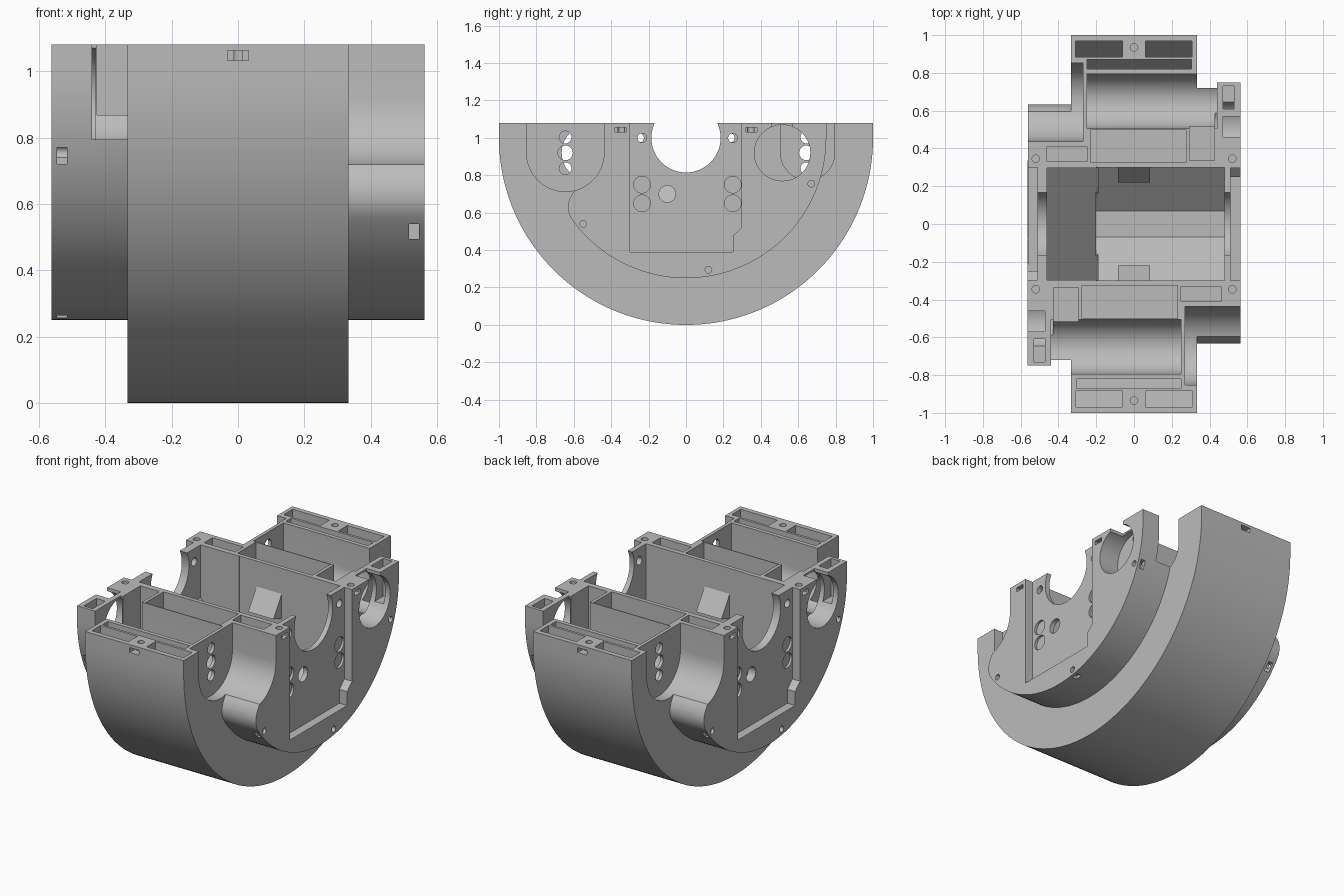
import bpy, bmesh, math
from mathutils import Matrix

if "Cube" in bpy.data.objects:
    bpy.data.objects.remove(bpy.data.objects["Cube"])

TOP, OPEN = 1.08, 1.2        # rim height, and height where cutters end above it
DRUM, HUB = .333, .5625      # half widths of drum and hubs
AXLE = .92                   # height of the motor axes

grey = bpy.data.materials.new("plain_grey")
grey.diffuse_color = (0.5, 0.5, 0.5, 1)
grey.use_nodes = True
grey.node_tree.nodes["Principled BSDF"].inputs["Base Color"].default_value = grey.diffuse_color


def prism(name, pts, a, b, axis='x', turned=False):
    """Extrude a profile from a to b. Profile is (y,z) for x, (x,z) for y, (x,y) for z."""
    def place(p, t):
        return {'x': (t, p[0], p[1]), 'y': (p[0], t, p[1]), 'z': (p[0], p[1], t)}[axis]
    bm = bmesh.new()
    lo = [bm.verts.new(place(p, a)) for p in pts]
    hi = [bm.verts.new(place(p, b)) for p in pts]
    bm.faces.new(lo)
    bm.faces.new(hi)
    for i in range(len(pts)):
        bm.faces.new((lo[i - 1], lo[i], hi[i], hi[i - 1]))
    if turned:
        bm.transform(Matrix.Rotation(math.pi, 4, 'Z'))
    bmesh.ops.recalc_face_normals(bm, faces=bm.faces)
    me = bpy.data.meshes.new(name)
    bm.to_mesh(me)
    bm.free()
    me.materials.append(grey)
    ob = bpy.data.objects.new(name, me)
    bpy.context.scene.collection.objects.link(ob)
    return ob


def arc(cy, cz, r, a0=0, a1=360, n=32):
    count = n if a1 - a0 == 360 else n + 1
    angles = [math.radians(a0 + (a1 - a0) * i / n) for i in range(count)]
    return [(cy + r * math.cos(a), cz + r * math.sin(a)) for a in angles]


def combine(tool, op='DIFFERENCE'):
    m = body.modifiers.new("bool", 'BOOLEAN')
    m.operation, m.solver, m.object = op, 'EXACT', tool
    dg = bpy.context.evaluated_depsgraph_get()
    dg.update()
    me = bpy.data.meshes.new_from_object(body.evaluated_get(dg))
    body.modifiers.clear()
    body.data = me
    bpy.data.objects.remove(tool)


def cut(pts, a, b, axis='x'):
    """Cut a profile on one side and again after a half turn."""
    for turned in (False, True):
        combine(prism("cutter", pts, a, b, axis, turned))


def trough(y, r, a, b):
    cut([(y - r, OPEN)] + arc(y, AXLE, r, 180, 360) + [(y + r, OPEN)], a, b)


def pocket(x0, x1, y0, y1, floor_in, floor_out=None):
    """Pocket open at the top; the floor may slant along y."""
    floor_out = floor_in if floor_out is None else floor_out
    cut([(y0, OPEN), (y0, floor_in), (y1, floor_out), (y1, OPEN)], x0, x1)


def slot(u, v, w, h, a, b, axis):
    cut([(u + i * w / 2, v + j * h / 2) for i, j in ((-1, -1), (1, -1), (1, 1), (-1, 1))], a, b, axis)


def hole(u, v, r, a, b=.7, axis='x'):
    cut(arc(u, v, r, n=18), a, b, axis)


# half-round drum
body = prism("housing", [(-1, TOP)] + arc(0, 1, 1, 180, 360, 96) + [(1, TOP)], -DRUM, DRUM)

# side hubs with a rounded lobe at one end
lobe = [(-.625, .59), (-.632, .63), (-.625, .67), (-.605, .705), (-.58, .74), (-.5, .9), (-.5, TOP)]
hub = [(.75, TOP)] + arc(0, 1, .75, 0, -144.4, 72) + lobe
for side in (False, True):
    combine(prism("hub", hub, .1, HUB, 'x', side), 'UNION')

# wheel well in the drum face, and motor trough behind the opposite wall
trough(-.645, .207, .27, .7)
trough(.65, .145, -.25, .44)

# gear pocket, round opening and top slots in the hub
pocket(.295, .425, .335, .515, .76)
cut(arc(.515, AXLE, .15), .43, .7)
pocket(.47, .53, .61, .73, .85)
pocket(.47, .57, .46, .57, .9)

# inner box pocket, side pocket, narrow slot and rim pockets
pocket(-.23, .275, .325, .5, .45)
pocket(-.46, -.25, .33, .41, .7)
pocket(-.25, .305, .82, .87, .62, .69)
for x in (-.31, .06):
    pocket(x, x + .248, .885, .97, .84, .95)

# recessed side panel with a chamfered corner
cut([(-.3, OPEN), (-.3, .39), (.25, .39), (.25, .475), (.297, .52), (.297, OPEN)], .51, .7)

# latch slots
slot(0, 1.047, .064, .03, .95, 1.1, 'y')
slot(.53, .517, .03, .045, -.68, -.52, 'y')
slot(.53, .745, .03, .05, .66, .8, 'y')
slot(.53, .24, .03, .075, .1, .14, 'y')
for y in (-.35, .35):
    slot(y, 1.043, .06, .025, .53, .7, 'x')

# vertical bolt holes
hole(0, .935, .02, .8, OPEN, 'z')
for x in (-.52, .52):
    hole(x, .345, .02, .9, OPEN, 'z')

# motor mount holes
for k in (-1, 0, 1):
    hole(-.645, AXLE + k * .083, .04 - .007 * abs(k), .2, .3)

# hub face screw holes
for y, z in ((-.55, .54), (.12, .295), (.67, .755)):
    hole(y, z, .018, .5)

# panel holes
hole(-.1, .7, .045, .46)
for y in (-.235, .25):
    hole(y, 1, .025, .4)
    for z in (.65, .75):
        hole(y, z, .045, .495)

# central bay with sloped floor, and its ramp on one side
bay = [(-.3, OPEN), (-.3, .52), (-.07, .33), (.07, .33), (.3, .52), (.3, OPEN)]
combine(prism("cutter", bay, -.2, .48))
ramp = [(-.19, OPEN), (-.19, .4), (-.46, .76), (-.46, OPEN)]
combine(prism("cutter", ramp, -.297, .297, 'y'))

# shaft opening through both side walls
combine(prism("cutter", arc(0, 1, .185, n=64), -.7, .7))

# wedge catches on the bay walls
for side, name in ((False, "back_wedge"), (True, "front_wedge")):
    prism(name, [(.31, .94), (.22, .80), (.31, .77)], -.085, .085, 'x', side)

# smooth curves, crisp edges
body.select_set(True)
bpy.context.view_layer.objects.active = body
bpy.ops.object.shade_smooth_by_angle(angle=math.radians(25))
